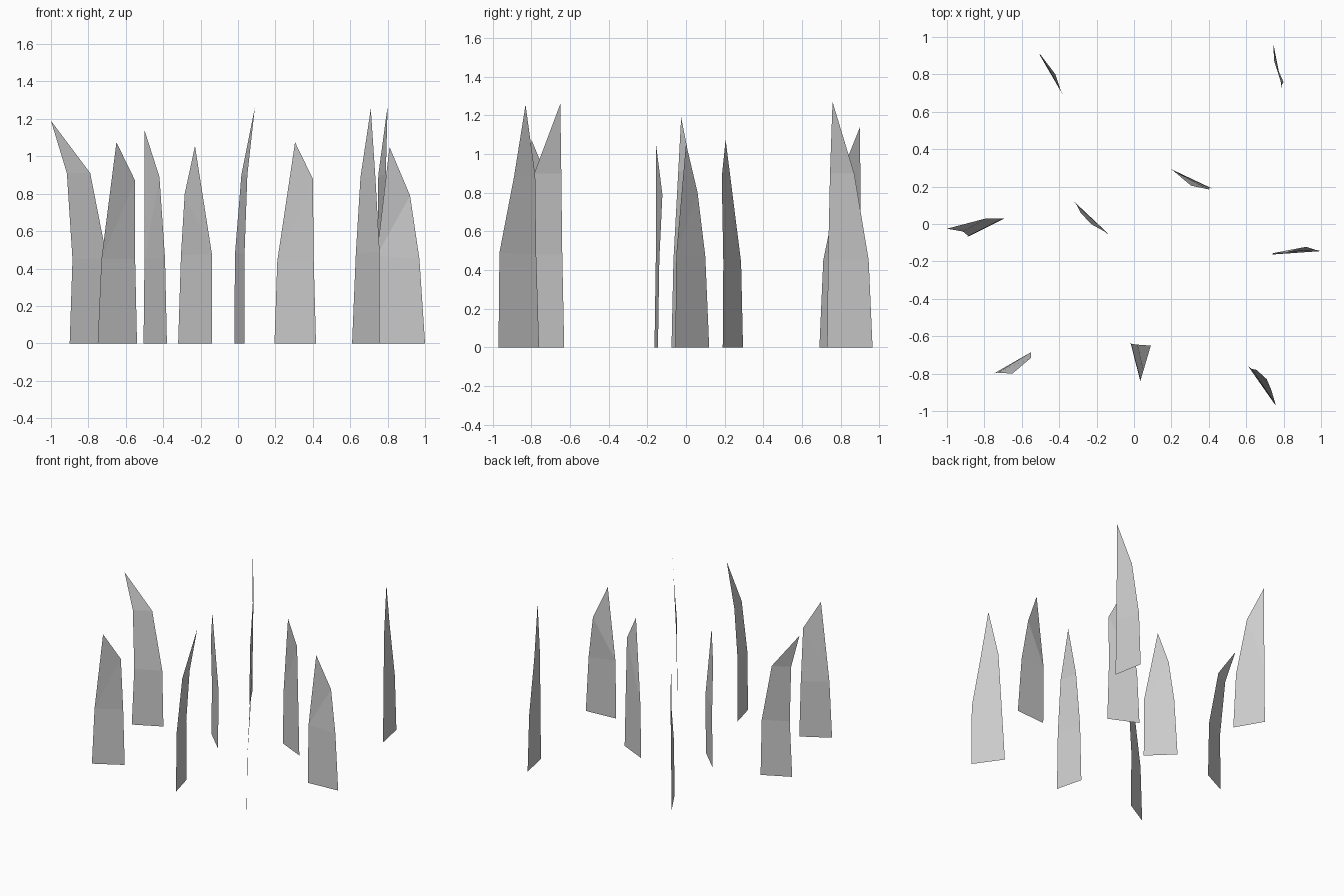
import bpy
import bmesh

default_cube = bpy.data.objects.get("Cube")
if default_cube is not None:
    bpy.data.objects.remove(default_cube, do_unlink=True)


def make_material(name, colour):
    material = bpy.data.materials.new(name)
    material.use_nodes = True
    material.diffuse_color = colour
    shader = material.node_tree.nodes["Principled BSDF"]
    shader.inputs["Base Color"].default_value = colour
    shader.inputs["Roughness"].default_value = 1
    return material


blade_grey = make_material("light_grey", (.6, .6, .6, 1))


def make_blade(name, left_edge, right_edge, tip):
    """Loft a flat-faced leaf between two edge paths and close it at the tip."""
    mesh = bpy.data.meshes.new(name)
    bm = bmesh.new()
    left = [bm.verts.new(point) for point in left_edge]
    right = [bm.verts.new(point) for point in right_edge]
    left_last, right_last = len(left) - 1, len(right) - 1

    # Where one edge has fewer points, its row becomes a triangle
    for row in range(max(left_last, right_last)):
        corners = [
            left[min(row, left_last)],
            right[min(row, right_last)],
            right[min(row + 1, right_last)],
            left[min(row + 1, left_last)],
        ]
        bm.faces.new(list(dict.fromkeys(corners)))

    # Pointed end
    bm.faces.new([left[-1], right[-1], bm.verts.new(tip)])
    bm.to_mesh(mesh)
    bm.free()
    mesh.materials.append(blade_grey)
    blade = bpy.data.objects.new(name, mesh)
    bpy.context.collection.objects.link(blade)
    return blade


# Blades on the right side of the clump
make_blade(
    "outer_right_blade",
    left_edge=[(-.9, -.075, 0), (-.885, -.065, .45), (-.915, -.04, .91)],
    right_edge=[(-.69, .03, 0), (-.7, .03, .45), (-.79, .03, .91)],
    tip=(-1, -.025, 1.19),
)
make_blade(
    "front_right_blade",
    left_edge=[(-.75, -.8, 0), (-.73, -.795, .45)],
    right_edge=[(-.54, -.68, 0), (-.55, -.685, .45), (-.55, -.715, .87)],
    tip=(-.65, -.8, 1.075),
)
make_blade(
    "back_right_blade",
    left_edge=[(-.505, .905, 0), (-.5, .905, .45)],
    right_edge=[(-.38, .69, 0), (-.39, .71, .45), (-.42, .8, .89)],
    tip=(-.5, .9, 1.14),
)

# Blades near the middle
make_blade(
    "inner_right_blade",
    left_edge=[(-.32, .12, 0), (-.305, .1, .47), (-.285, .06, .8)],
    right_edge=[(-.14, -.055, 0), (-.14, -.05, .48)],
    tip=(-.23, 0, 1.055),
)
make_blade(
    "front_middle_blade",
    left_edge=[(-.02, -.63, 0), (-.016, -.64, .48), (.018, -.645, .9)],
    right_edge=[(.035, -.845, 0), (.035, -.835, .48), (.05, -.785, .9)],
    tip=(.09, -.65, 1.26),
)
make_blade(
    "inner_left_blade",
    left_edge=[(.195, .295, 0), (.21, .285, .44)],
    right_edge=[(.417, .19, 0), (.405, .193, .44), (.4, .185, .88)],
    tip=(.305, .205, 1.075),
)

# Blades on the left side of the clump
make_blade(
    "front_left_blade",
    left_edge=[(.61, -.76, 0), (.63, -.775, .48), (.655, -.78, .89)],
    right_edge=[(.757, -.97, 0), (.757, -.965, .49), (.735, -.89, .88)],
    tip=(.71, -.83, 1.255),
)
make_blade(
    "back_left_blade",
    left_edge=[(.745, .965, 0), (.745, .945, .45), (.75, .87, .9)],
    right_edge=[(.79, .73, 0), (.79, .735, .45), (.79, .745, .9)],
    tip=(.8, .758, 1.27),
)
make_blade(
    "outer_left_blade",
    left_edge=[(.74, -.163, 0), (.742, -.156, .47)],
    right_edge=[(1, -.145, 0), (.97, -.138, .45), (.92, -.122, .79)],
    tip=(.81, -.155, 1.05),
)
